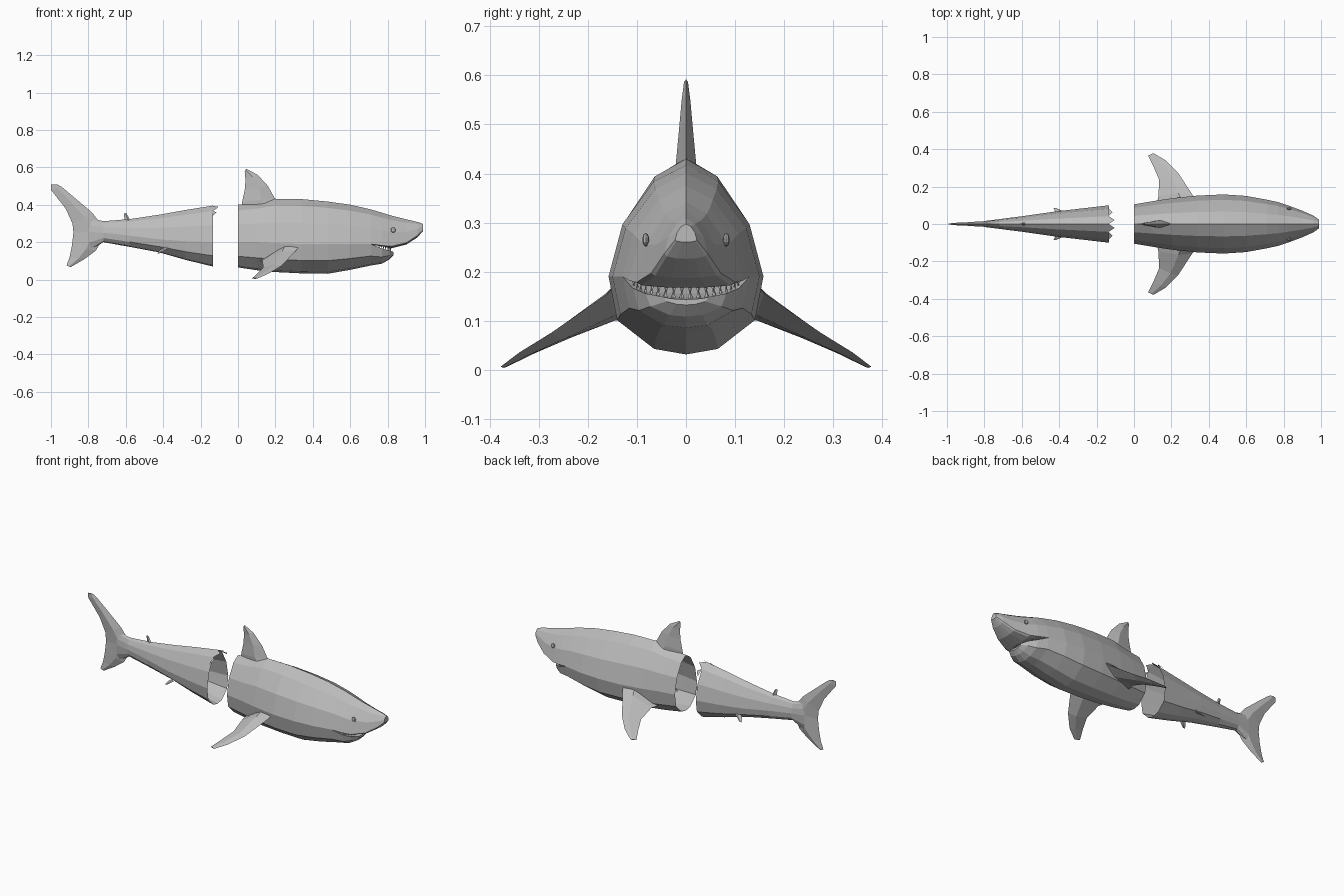
import bpy, bmesh, math
from mathutils import Vector

cube = bpy.data.objects.get("Cube")
if cube:
    bpy.data.objects.remove(cube, do_unlink=True)

skin = bpy.data.materials.new("grey_skin")
skin.use_nodes = True
GREY = (0.5, 0.5, 0.5, 1)
skin.diffuse_color = GREY
skin.node_tree.nodes["Principled BSDF"].inputs["Base Color"].default_value = GREY


def finish(name, bm):
    bmesh.ops.recalc_face_normals(bm, faces=bm.faces)
    mesh = bpy.data.meshes.new(name)
    bm.to_mesh(mesh)
    bm.free()
    mesh.materials.append(skin)
    ob = bpy.data.objects.new(name, mesh)
    bpy.context.collection.objects.link(ob)
    return ob


def loft(name, rings, cap_start=False, cap_end=False):
    bm = bmesh.new()
    loops = [[bm.verts.new(p) for p in ring] for ring in rings]
    n = len(loops[0])
    for a, b in zip(loops, loops[1:]):
        for i in range(n):
            j = (i + 1) % n
            bm.faces.new((a[i], a[j], b[j], b[i]))
    if cap_start:
        bm.faces.new(loops[0][::-1])
    if cap_end:
        bm.faces.new(loops[-1])
    return finish(name, bm)


# Half cross-section as (width share, height share), from back to belly
SECTION = [(0, 1), (.42, .85), (.82, .47), (1, 0), (.89, -.56), (.41, -.93), (0, -1)]


def ring(x, top, mid, half, bottom):
    side = [(w * half, mid + h * ((top - mid) if h > 0 else (mid - bottom)))
            for w, h in SECTION]
    return [(x, y, z) for y, z in side] + [(x, -y, z) for y, z in side[-2:0:-1]]


def body(name, stations, **caps):
    return loft(name, [ring(*s) for s in stations], **caps)


# Front half of the trunk, open where it is severed
body("front_body", [
    (0, .40, .20, .105, .065), (.10, .41, .20, .122, .05),
    (.20, .432, .195, .137, .04), (.34, .43, .19, .152, .033),
    (.48, .417, .19, .158, .031), (.60, .40, .19, .15, .052),
    (.71, .375, .19, .13, .075)])

# Snout with a shallow palate
body("snout", [
    (.71, .375, .19, .13, .185), (.77, .357, .182, .117, .178),
    (.82, .342, .178, .101, .167), (.90, .322, .197, .071, .187),
    (.96, .308, .237, .044, .226), (.99, .297, .265, .022, .26)],
    cap_start=True, cap_end=True)

# Lower jaw with a flat mouth floor
body("lower_jaw", [
    (.71, .178, .19, .13, .075), (.77, .155, .166, .108, .085),
    (.81, .146, .155, .082, .108), (.832, .143, .148, .045, .132)],
    cap_start=True, cap_end=True)

# Rear half of the trunk, open where it is severed
body("tail_body", [
    (-.135, .395, .20, .1, .07), (-.28, .372, .205, .083, .105),
    (-.42, .347, .215, .067, .145), (-.58, .323, .235, .044, .175),
    (-.72, .312, .25, .026, .20), (-.80, .33, .255, .016, .15)], cap_end=True)


# Torn skin points along the top of the severed edge
bm = bmesh.new()
for s in (-1, 1):
    for y0, y1, reach in ((0, .042, .032), (.042, .082, .02)):
        z0, z1 = [.395 - .69 * y for y in (y0, y1)]
        bm.faces.new([bm.verts.new(p) for p in (
            (-.135, s * y0, z0), (-.135, s * y1, z1),
            (-.135 + reach, s * (y0 + y1) / 2, (z0 + z1) / 2 + .008))])
finish("torn_edge", bm)


def fin(name, sections, normal):
    """Each section is leading point, trailing point, half thickness."""
    n = Vector(normal).normalized()
    rings = []
    for lead, trail, t in sections:
        a, b = Vector(lead), Vector(trail)
        m = a.lerp(b, .4)
        rings.append([a, m + n * t, b, m - n * t])
    return loft(name, rings, True, True)


def upright_fin(name, outline):
    return fin(name, [((a, 0, b), (c, 0, d), t) for a, b, c, d, t in outline], (0, 1, 0))


def paired_fin(name, sections, normal):
    for label, s in (("far", 1), ("near", -1)):
        flip = lambda p: (p[0], s * p[1], p[2])
        fin(label + "_" + name, [(flip(a), flip(b), t) for a, b, t in sections], flip(normal))


# Fins on the back and tail
upright_fin("dorsal_fin", [
    (.23, .40, .02, .39, .02), (.195, .437, .022, .415, .02), (.16, .50, .036, .48, .014),
    (.105, .56, .04, .53, .009), (.045, .592, .036, .58, .004)])
upright_fin("second_dorsal_fin", [
    (-.57, .31, -.605, .31, .009), (-.585, .333, -.608, .334, .005),
    (-.597, .355, -.611, .353, .002)])
upright_fin("tail_fin", [
    (-.963, .508, -1, .508, .004), (-.94, .493, -1, .48, .006), (-.88, .443, -.922, .38, .009),
    (-.78, .358, -.885, .30, .014), (-.70, .255, -.88, .25, .016), (-.76, .155, -.888, .18, .013),
    (-.82, .11, -.90, .12, .008), (-.895, .066, -.917, .075, .004)])

# Paired fins
paired_fin("pectoral_fin", [
    ((.345, .12, .20), (.12, .10, .10), .03), ((.31, .16, .155), (.13, .145, .10), .024),
    ((.235, .275, .075), (.135, .235, .065), .012), ((.17, .34, .035), (.105, .305, .035), .007),
    ((.105, .378, .006), (.075, .365, .006), .003)], (0, .5, 1))
paired_fin("pelvic_fin", [
    ((-.35, .05, .19), (-.40, .045, .17), .008), ((-.38, .068, .165), (-.42, .066, .155), .006),
    ((-.415, .085, .142), (-.43, .084, .14), .002)], (0, 1, .5))

# Eyes set flat into the sides of the snout
for label, s in (("far", 1), ("near", -1)):
    bm = bmesh.new()
    bmesh.ops.create_uvsphere(bm, u_segments=8, v_segments=5, radius=.014)
    for v in bm.verts:
        v.co.y *= .5
        v.co += Vector((.83, s * .082, .265))
    finish(label + "_eye", bm)


# Rows of teeth around both jaws
def tooth_row(name, count, reach, half, z_side, z_front, height):
    bm = bmesh.new()
    for i in range(count):
        t = math.radians(-72 + 144 * i / (count - 1))
        x, y = .725 + reach * math.cos(t), half * math.sin(t)
        z = z_front + (z_side - z_front) * (1 - math.cos(t))
        out = Vector((math.cos(t), math.sin(t), 0)) * .004
        along = Vector((-math.sin(t), math.cos(t), 0)) * .006
        c = Vector((x, y, z))
        base = [bm.verts.new(c + d) for d in (along, out, -along, -out)]
        tip = bm.verts.new(c + Vector((0, 0, height)))
        bm.faces.new(base)
        for j in range(4):
            bm.faces.new((base[j], base[(j + 1) % 4], tip))
    finish(name, bm)


tooth_row("upper_teeth", 18, .092, .112, .192, .173, -.02)
tooth_row("lower_teeth", 16, .088, .104, .168, .144, .017)
